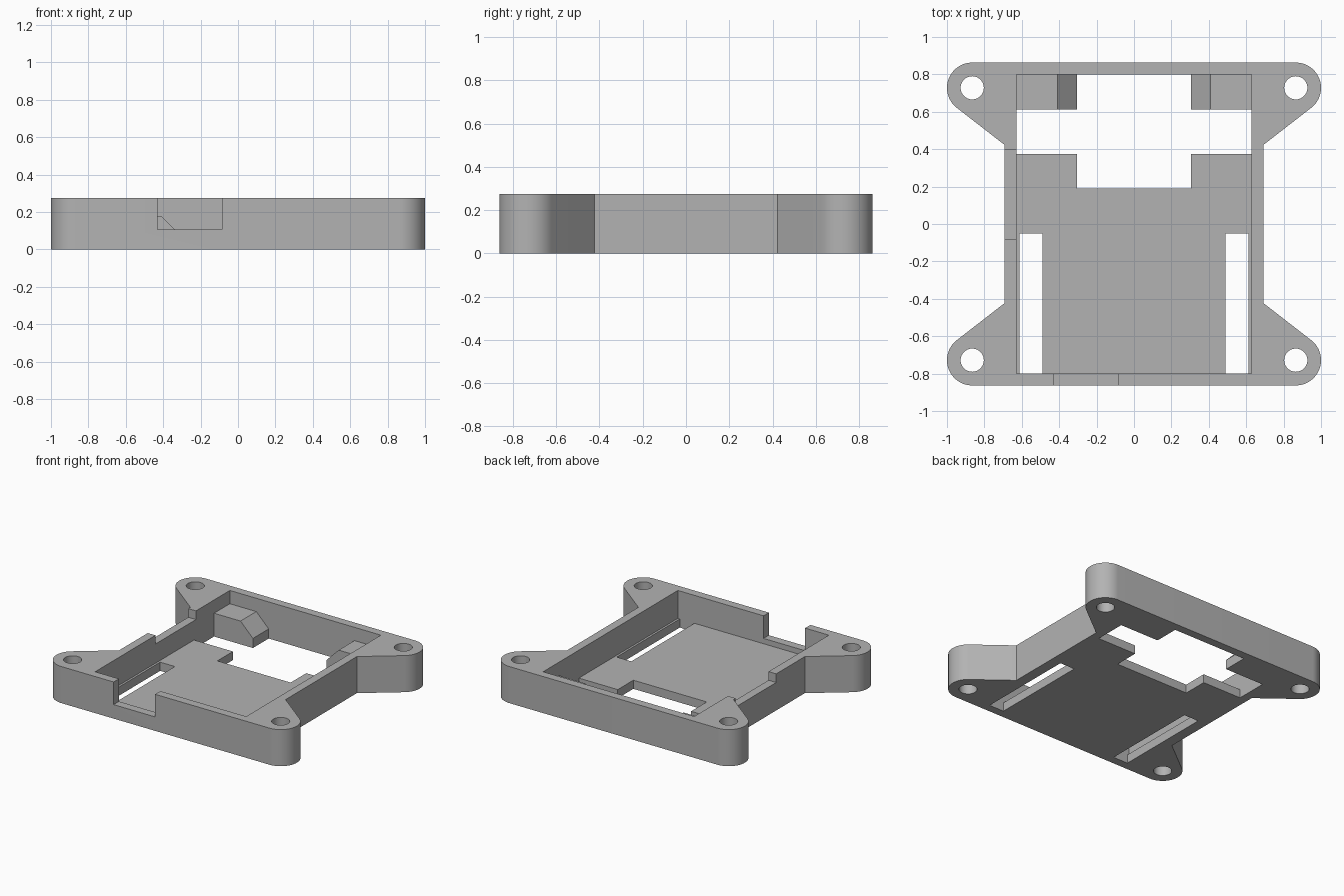
import bpy, bmesh, math
from mathutils import Vector

default = bpy.data.objects.get("Cube")
if default:
    bpy.data.objects.remove(default, do_unlink=True)

HEIGHT, FLOOR = 0.275, 0.065
HOLE_X, HOLE_Y, LUG_R, HOLE_R = 0.865, 0.728, 0.135, 0.062
WALL_X, IN_X, IN_Y = 0.692, 0.628, 0.80

grey = bpy.data.materials.new("plain grey")
grey.use_nodes = True
colour = (0.45, 0.45, 0.45, 1)
grey.diffuse_color = colour
grey.node_tree.nodes["Principled BSDF"].inputs["Base Color"].default_value = colour


def prism(name, points, start, depth):
    """Extrude a closed 3D outline along a vector."""
    bm = bmesh.new()
    face = bm.faces.new([bm.verts.new(Vector(p) + Vector(start)) for p in points])
    ext = bmesh.ops.extrude_face_region(bm, geom=[face])
    verts = [v for v in ext["geom"] if isinstance(v, bmesh.types.BMVert)]
    bmesh.ops.translate(bm, verts=verts, vec=depth)
    bmesh.ops.recalc_face_normals(bm, faces=bm.faces)
    mesh = bpy.data.meshes.new(name)
    bm.to_mesh(mesh)
    bm.free()
    mesh.materials.append(grey)
    obj = bpy.data.objects.new(name, mesh)
    bpy.context.collection.objects.link(obj)
    return obj


def upright(name, outline, z0, z1):
    return prism(name, [(x, y, 0) for x, y in outline], (0, 0, z0), (0, 0, z1 - z0))


def rect(x0, x1, y0, y1):
    return [(x0, y0), (x1, y0), (x1, y1), (x0, y1)]


def arc(cx, cy, r, a0, a1, n):
    angles = [math.radians(a0 + (a1 - a0) * i / n) for i in range(n + 1)]
    return [(cx + r * math.cos(a), cy + r * math.sin(a)) for a in angles]


# Outer frame with four rounded mounting lugs
quarter = [(WALL_X, 0.423)] + arc(HOLE_X, HOLE_Y, LUG_R, -52.6, 90, 28)
right_half = [(x, -y) for x, y in reversed(quarter)] + quarter
outline = right_half + [(-x, y) for x, y in reversed(right_half)]
frame = upright("case_frame", outline, 0, HEIGHT)


def cut(name, shape, z0, z1=HEIGHT + 0.1):
    cutter = upright(name, shape, z0, z1)
    cutter.hide_render = True
    cutter.hide_viewport = True
    mod = frame.modifiers.new(name, "BOOLEAN")
    mod.operation = "DIFFERENCE"
    mod.solver = "EXACT"
    mod.object = cutter


# Inner tray and rear floor opening with its stepped edge
cut("tray_cutter", rect(-IN_X, IN_X, -IN_Y, IN_Y), FLOOR)
opening = [(-IN_X, 0.375), (-0.305, 0.375), (-0.305, 0.19), (0.305, 0.19),
           (0.305, 0.375), (IN_X, 0.375), (IN_X, IN_Y), (-IN_X, IN_Y)]
cut("floor_opening_cutter", opening, -0.1)

# Long floor slots and screw holes
for side, sx in (("left", 1), ("right", -1)):
    cut(side + "_slot_cutter", rect(*sorted((sx * 0.49, sx * 0.612)), -IN_Y, -0.05), -0.1)
    for end, sy in (("front", -1), ("rear", 1)):
        ring = arc(sx * HOLE_X, sy * HOLE_Y, HOLE_R, 0, 360, 40)[:-1]
        cut(f"{end}_{side}_hole_cutter", ring, -0.1)

# Notches in the front and right walls
cut("front_notch_cutter", rect(-0.43, -0.085, -1, -IN_Y + 0.01), 0.105)
cut("side_notch_cutter", rect(-0.8, -IN_X + 0.01, -0.083, 0.398), 0.21)

# Apply the cuts, then shade
bpy.context.view_layer.update()
cut_mesh = bpy.data.meshes.new_from_object(
    frame.evaluated_get(bpy.context.evaluated_depsgraph_get()))
cutters = [m.object for m in frame.modifiers]
frame.modifiers.clear()
frame.data = cut_mesh
for cutter in cutters:
    bpy.data.objects.remove(cutter, do_unlink=True)

# Bevelled support blocks against the rear wall
for side, s in (("left", 1), ("right", -1)):
    section = [(IN_X, 0), (0.305, 0), (0.305, 0.072), (0.408, 0.175), (IN_X, 0.175)]
    prism(side + "_support_block", [(s * x, 0, z) for x, z in section],
          (0, 0.613, 0), (0, IN_Y - 0.613, 0))

bpy.ops.object.select_all(action="DESELECT")
frame.select_set(True)
bpy.context.view_layer.objects.active = frame
bpy.ops.object.shade_smooth_by_angle(angle=math.radians(25))
